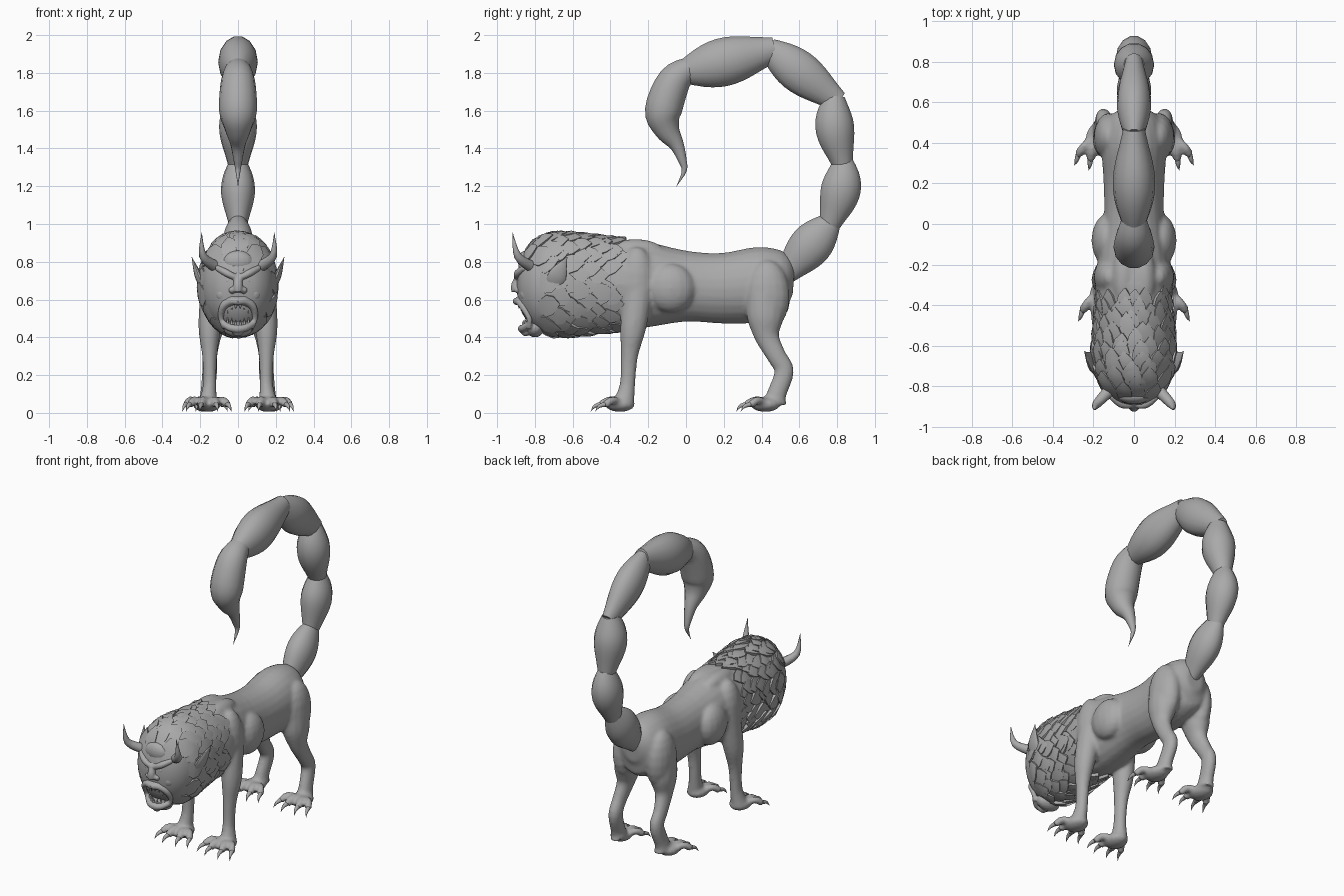
import bpy, bmesh, math, random
from mathutils import Vector

random.seed(4)
if "Cube" in bpy.data.objects:
    bpy.data.objects.remove(bpy.data.objects["Cube"], do_unlink=True)

GREY = (0.4, 0.4, 0.4, 1)
stone_grey = bpy.data.materials.new("stone_grey")
stone_grey.use_nodes = True
stone_grey.diffuse_color = GREY
stone_grey.node_tree.nodes["Principled BSDF"].inputs["Base Color"].default_value = GREY


def spline(rows, steps):
    """Smooth curve through rows of numbers."""
    rows = [Vector(row) for row in rows]
    rows = [rows[0]] + rows + [rows[-1]]
    curve = []
    for before, start, end, after in zip(rows, rows[1:], rows[2:], rows[3:]):
        for step in range(steps):
            t = step / steps
            pull_in = (end - before) / 2
            pull_out = (after - start) / 2
            gap = end - start
            bend = 3 * gap - 2 * pull_in - pull_out
            twist = pull_in + pull_out - 2 * gap
            curve.append(start + t * (pull_in + t * (bend + t * twist)))
    return curve + [rows[-1]]


def mirror_signs(mirror):
    return (1, -1) if mirror else (1,)


def loft(bm, rings, depth=1.0, sides=14, steps=4, mirror=False):
    """Closed tube; each ring is x, y, z and half width."""
    for sign in mirror_signs(mirror):
        rows = spline(rings, steps)
        path = [Vector((row[0] * sign, row[1], row[2])) for row in rows]
        loops = []
        for i, (point, row) in enumerate(zip(path, rows)):
            along = (path[min(i + 1, len(path) - 1)] - path[max(i - 1, 0)]).normalized()
            across = (Vector((1, 0, 0)) - along * along.x).normalized()
            up = along.cross(across) * depth
            radius = max(row[3], .001)
            angles = [math.tau * k / sides for k in range(sides)]
            loops.append([bm.verts.new(point + radius * (across * math.cos(a) + up * math.sin(a)))
                          for a in angles])
        for lower, upper in zip(loops, loops[1:]):
            for k in range(sides):
                after = (k + 1) % sides
                bm.faces.new((lower[k], lower[after], upper[after], upper[k]))
        bm.faces.new(reversed(loops[0]))
        bm.faces.new(loops[-1])


def spike(bm, base, bend, tip, width, mirror=False):
    """Curved cone for claws, teeth, horns and the sting."""
    loft(bm, [(*base, width), (*bend, width * .65), (*tip, 0)], sides=10, mirror=mirror)


def ball(bm, centre, size, mirror=False):
    for sign in mirror_signs(mirror):
        made = bmesh.ops.create_uvsphere(bm, u_segments=16, v_segments=10, radius=1)
        for vert in made["verts"]:
            vert.co = Vector([c + s * v for c, s, v in zip(centre, size, vert.co)])
            vert.co.x *= sign


def finish(bm, name, voxel=0, smooth=0, angle=50):
    """Turn the mesh into an object, optionally fused into one skin."""
    bmesh.ops.recalc_face_normals(bm, faces=bm.faces)
    mesh = bpy.data.meshes.new(name)
    bm.to_mesh(mesh)
    bm.free()
    mesh.materials.append(stone_grey)
    part = bpy.data.objects.new(name, mesh)
    bpy.context.collection.objects.link(part)
    if voxel:
        fuse = part.modifiers.new("fuse", "REMESH")
        fuse.mode = "VOXEL"
        fuse.voxel_size = voxel
        fuse.use_smooth_shade = True
        soften = part.modifiers.new("soften", "SMOOTH")
        soften.iterations = smooth
    else:
        bpy.ops.object.select_all(action="DESELECT")
        part.select_set(True)
        bpy.context.view_layer.objects.active = part
        bpy.ops.object.shade_smooth_by_angle(angle=math.radians(angle))


# Torso with muscle masses
body = bmesh.new()
loft(body, [(0, -.6, .68, .16), (0, -.3, .68, .19), (0, 0, .67, .15), (0, .2, .66, .15),
            (0, .4, .68, .16), (0, .52, .7, .13), (0, .57, .7, .06)], depth=1.25, sides=24)
shoulder = ((.12, -.26, .68), (.08, .1, .2))
ribs = ((.13, -.08, .66), (.08, .13, .13))
haunch = ((.12, .43, .62), (.08, .12, .19))
shoulder_blade = ((.05, -.27, .86), (.06, .15, .06))
for centre, size in (shoulder, ribs, haunch, shoulder_blade):
    ball(body, centre, size, mirror=True)

# Front and hind legs
loft(body, [(.13, -.25, .66, .07), (.15, -.28, .45, .06), (.15, -.3, .3, .04),
            (.15, -.31, .15, .036), (.16, -.33, .05, .05)], depth=1.15, mirror=True)
loft(body, [(.12, .42, .62, .08), (.13, .42, .5, .075), (.14, .43, .4, .05), (.15, .48, .3, .04),
            (.15, .52, .22, .04), (.16, .48, .1, .04), (.16, .47, .05, .05)], depth=1.3, mirror=True)

# Paws with four toes and claws
claws = bmesh.new()
for paw_x, paw_y in ((.155, -.35), (.175, .42)):
    ball(body, (paw_x, paw_y, .045), (.065, .08, .04), mirror=True)
    for spread in (-.1, -.04, .04, .1):
        tip_x, tip_y = paw_x + spread, paw_y - .12 + abs(spread) * .4
        loft(body, [(paw_x + spread / 3, paw_y, .05, .02),
                    (paw_x + spread * .75, (paw_y + tip_y) / 2, .068, .022),
                    (tip_x, tip_y, .04, .022)], sides=10, mirror=True)
        spike(claws, (tip_x, tip_y, .045), (tip_x + spread * .1, tip_y - .03, .035),
              (tip_x + spread * .2, tip_y - .05, .008), width=.014, mirror=True)
finish(body, "body_and_legs", voxel=.011, smooth=5)
finish(claws, "claws")

# Jointed tail: swollen segments between narrow necks
necks = [Vector((0, y, z)) for y, z in
         ((.53, .74), (.76, 1), (.83, 1.32), (.79, 1.66), (.45, 1.92), (.01, 1.81))]
swellings = [(.085, 1.35, 0), (.09, 1.2, .02), (.1, 1.05, -.02), (.085, 1.35, 0), (.105, 1.25, 0)]
for number, (width, depth, bow) in enumerate(swellings):
    start, end = necks[number], necks[number + 1]
    along = (end - start).normalized()
    rings = []
    for step in range(7):
        t = step / 6
        bulge = math.sin(math.pi * t ** 1.2)
        centre = start.lerp(end, t * 1.1 - .05) + Vector((0, bow * bulge, 0))
        rings.append((*centre, width * (.5 + .5 * bulge)))
    joint = bmesh.new()
    loft(joint, rings, depth=depth, steps=2)
    finish(joint, f"tail_joint_{number + 1}")

# Bulb and sting at the tail end
stinger = bmesh.new()
loft(stinger, [(0, .03, 1.83, .06), (0, -.06, 1.76, .09), (0, -.12, 1.6, .1), (0, -.1, 1.5, .07),
               (0, -.05, 1.42, .04), (0, -.02, 1.34, .024), (0, -.01, 1.28, .013),
               (0, -.05, 1.2, 0)])
finish(stinger, "stinger")

# Mane core: rounded at the face, running back into the shoulders
MANE_FRONT, MANE_LENGTH, MANE_Z = -.9, .55, .68


def mane_size(y):
    t = min(max((y - MANE_FRONT) / MANE_LENGTH, 0), 1)
    nose_round = math.sqrt(1 - max(1 - 2 * t, 0) ** 3)
    return .2 * nose_round * (1 - .12 * max(2 * t - 1, 0))


def mane_point(y, angle, lift):
    size = mane_size(y)
    return Vector((math.cos(angle) * (size + lift), y,
                   MANE_Z + math.sin(angle) * (size * 1.35 + lift)))


core = bmesh.new()
stations = [MANE_FRONT + MANE_LENGTH * (step / 10) ** 1.5 for step in range(10)]
loft(core, [(0, y, MANE_Z, mane_size(y)) for y in stations], depth=1.35, sides=28, steps=2)
finish(core, "mane_core")

# Overlapping hair tufts swept backwards
tufts = bmesh.new()
TUFT_SHAPE = [(0, .5, -.004), (.35, 1, .008), (.7, .75, .015), (1, .06, .014)]
for row in range(10):
    count = 13 + min(row, 5)
    for k in range(count):
        angle = math.tau * (k + row % 2 / 2 + random.uniform(-.2, .2)) / count
        if row < 2 and math.sin(angle) < .5:
            continue
        root = MANE_FRONT + .02 + row * .05 + random.uniform(-.015, .015)
        length = random.uniform(.1, .14)
        half_angle = 3.6 / count
        twist = random.uniform(-.12, .12)
        top, skirt = [], []
        for along, width, lift in TUFT_SHAPE:
            y = root + along * length
            middle = angle + twist * along
            edge = width * half_angle
            lift += k % 3 * .002
            top.append([tufts.verts.new(mane_point(y, middle + side * edge, lift)) for side in (-1, 0, 1)])
            skirt.append([tufts.verts.new(mane_point(y, middle + side * edge, -.012)) for side in (-1, 1)])
        for i in range(len(TUFT_SHAPE) - 1):
            for j in (0, 1):
                tufts.faces.new((top[i][j], top[i][j + 1], top[i + 1][j + 1], top[i + 1][j]))
                tufts.faces.new((top[i][2 * j], top[i + 1][2 * j], skirt[i + 1][j], skirt[i][j]))
        tufts.faces.new((*top[-1], *reversed(skirt[-1])))
finish(tufts, "mane_tufts", angle=35)

# Face with snarling open mouth
face = bmesh.new()
skull = ((0, -.78, .68), (.135, .11, .19))
forehead = ((0, -.85, .8), (.08, .04, .06))
muzzle = ((0, -.83, .62), (.11, .06, .1))
jaw = ((0, -.8, .45), (.08, .05, .05))
chin = ((0, -.85, .425), (.03, .02, .02))
for centre, size in (skull, forehead, muzzle, jaw, chin):
    ball(face, centre, size)
cheek = ((.08, -.835, .63), (.045, .045, .05))
nostril = ((.03, -.89, .65), (.02, .02, .017))
for centre, size in (cheek, nostril):
    ball(face, centre, size, mirror=True)
loft(face, [(.01, -.895, .715, .015), (.06, -.89, .74, .02), (.115, -.85, .77, .015)], mirror=True)
loft(face, [(0, -.87, .74, .02), (0, -.9, .68, .025), (0, -.9, .64, .025)])
loft(face, [(0, -.9, .59, .02), (.04, -.885, .59, .02), (.08, -.86, .56, .02),
            (.09, -.83, .5, .015), (.07, -.83, .45, .015)], mirror=True)
loft(face, [(0, -.87, .445, .022), (.04, -.86, .45, .02), (.075, -.83, .47, .018)], mirror=True)
finish(face, "face", voxel=.0065, smooth=3)

eyes = bmesh.new()
ball(eyes, (.052, -.877, .7), (.018, .014, .012), mirror=True)
finish(eyes, "eyes")

# Teeth grow longer towards the corners of the mouth
teeth = bmesh.new()
for x in (.012, .033, .055):
    y = -.89 + x / 2
    length = .025 + x / 2
    spike(teeth, (x, y, .58), (x, y, .58 - length / 2), (x, y, .58 - length), width=.009, mirror=True)
    y += .022
    spike(teeth, (x, y, .46), (x, y, .46 + length / 2), (x, y, .46 + length), width=.009, mirror=True)
finish(teeth, "teeth")

# Horns and pointed ears
horns = bmesh.new()
spike(horns, (.11, -.81, .77), (.185, -.89, .83), (.192, -.918, .955), width=.033, mirror=True)
finish(horns, "horns")
ears = bmesh.new()
loft(ears, [(.17, -.71, .635, .01), (.2, -.69, .7, .018), (.22, -.67, .75, .015),
            (.245, -.63, .825, 0)], depth=2.8, mirror=True)
finish(ears, "ears")
